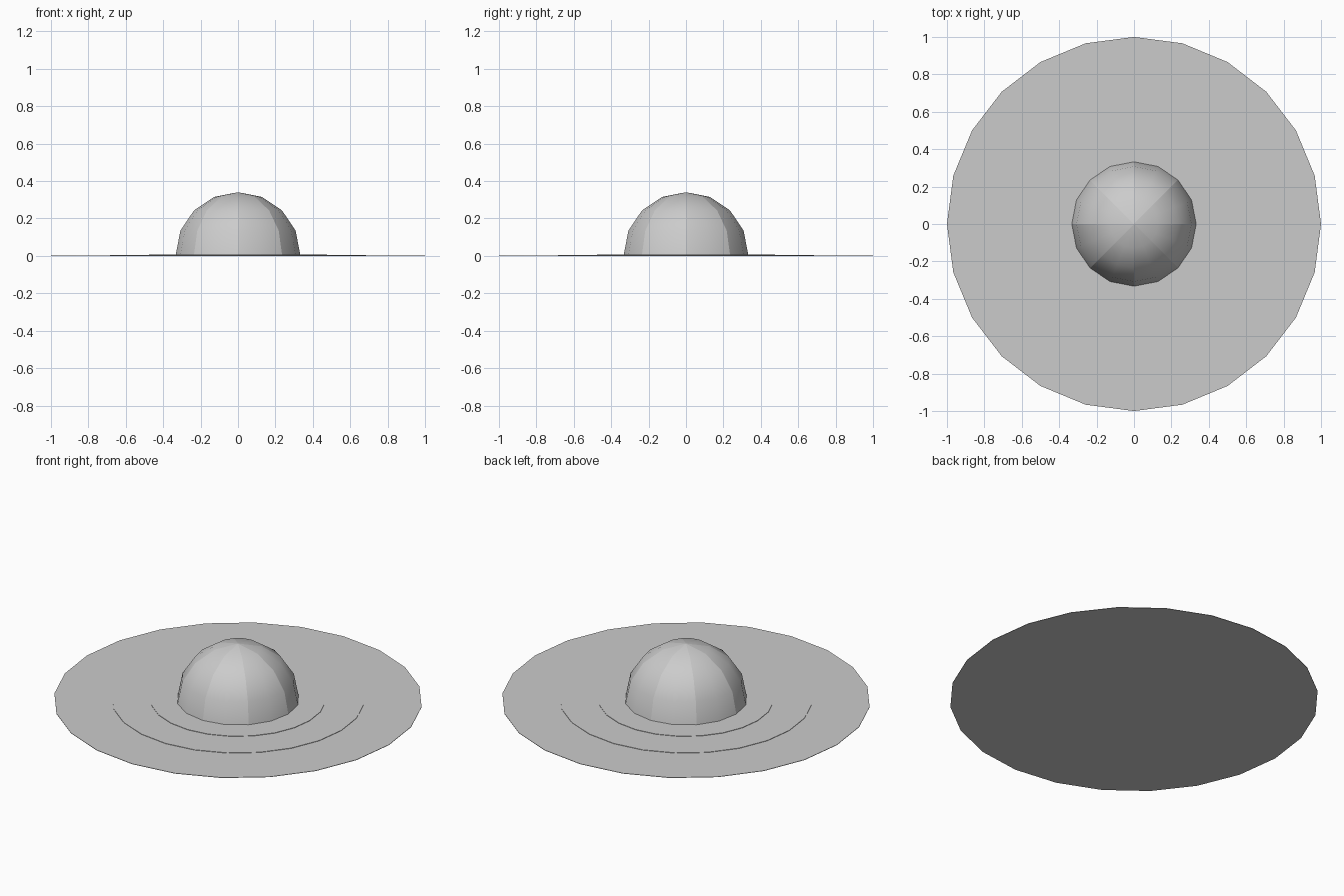
import bpy, bmesh, math

if "Cube" in bpy.data.objects:
    bpy.data.objects.remove(bpy.data.objects["Cube"])

def make_object(name, bm):
    bmesh.ops.recalc_face_normals(bm, faces=bm.faces)
    me = bpy.data.meshes.new(name)
    bm.to_mesh(me)
    bm.free()
    ob = bpy.data.objects.new(name, me)
    bpy.context.collection.objects.link(ob)
    return ob

def lathe(name, profile, sides):
    """Revolve (radius, z) points; zero radius closes to a single point."""
    bm = bmesh.new()
    rings = []
    for r, z in profile:
        if r == 0:
            rings.append([bm.verts.new((0, 0, z))] * sides)
        else:
            rings.append([bm.verts.new((r * math.cos(math.tau * i / sides),
                                        r * math.sin(math.tau * i / sides), z))
                          for i in range(sides)])
    for a, b in zip(rings, rings[1:]):
        for i in range(sides):
            j = (i + 1) % sides
            bm.faces.new(list(dict.fromkeys((a[i], a[j], b[j], b[i]))))
    # flat underside
    bm.faces.new(rings[0])
    return make_object(name, bm)

# stepped brim: one closed solid with two very shallow terraces
T = 0.0025
lathe("stepped_brim", [(1, 0), (1, T), (0.685, T), (0.685, 2 * T),
                       (0.475, 2 * T), (0.475, 3 * T), (0, 3 * T)], 24)

# half-sphere dome, 16 sides and 4 rings
R, SIDES = 0.333, 16
profile = [(R * math.cos(math.pi * k / 8), 3 * T + R * math.sin(math.pi * k / 8))
           for k in range(4)] + [(0, 3 * T + R)]
dome = lathe("dome", profile, SIDES)
me = dome.data
for p in me.polygons:
    p.use_smooth = len(p.vertices) < SIDES

# crease every second meridian of the dome
for e in me.edges:
    a, b = (me.vertices[v].co for v in e.vertices)
    low = a if a.z < b.z else b
    step = math.atan2(low.y, low.x) / math.radians(45)
    if abs(a.z - b.z) > 0.001 and abs(step - round(step)) < 0.01:
        e.use_edge_sharp = True
